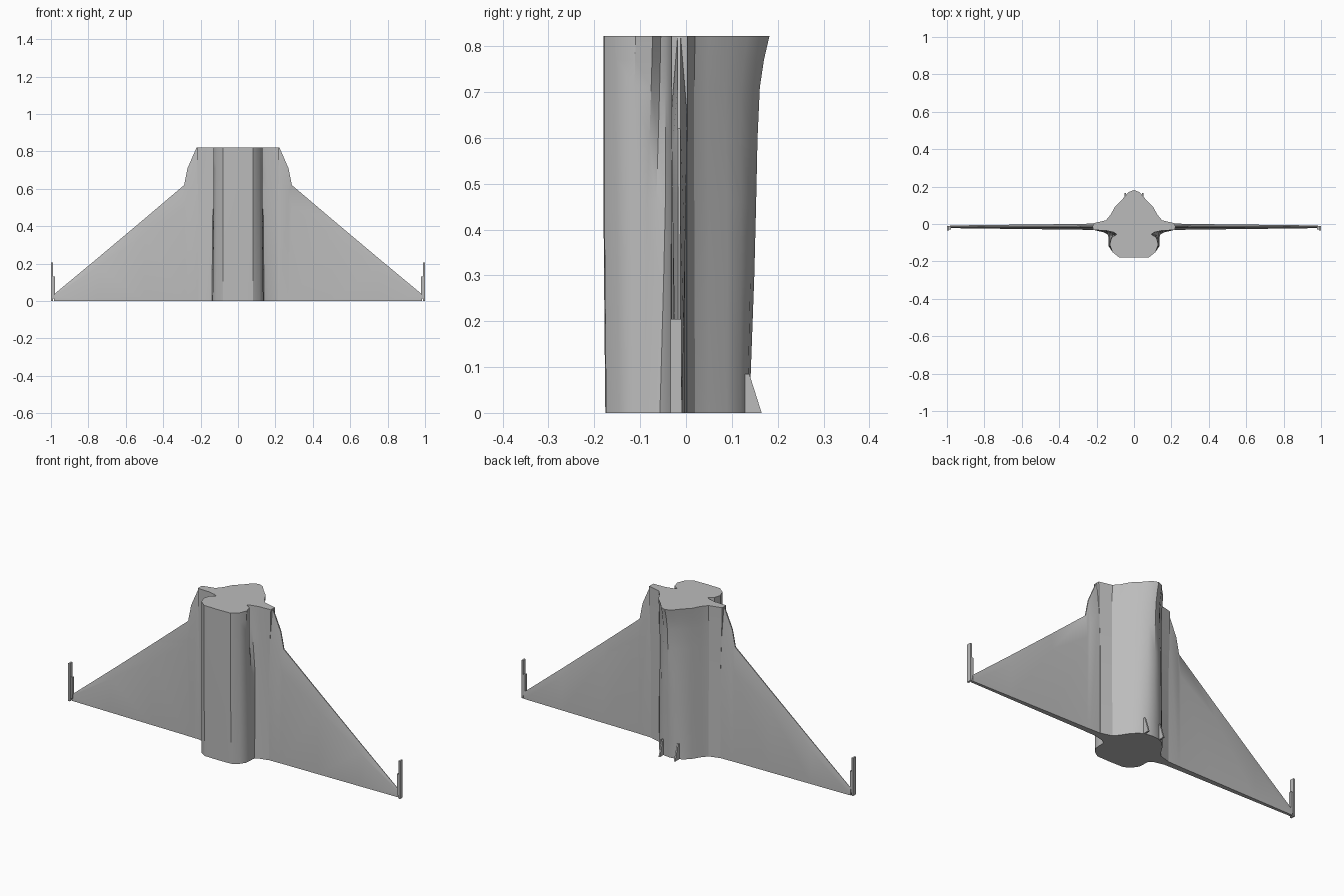
import bpy, bmesh, math

if "Cube" in bpy.data.objects:
    bpy.data.objects.remove(bpy.data.objects["Cube"])

grey = bpy.data.materials.new("plain grey")
colour = (0.5, 0.5, 0.5, 1)
grey.diffuse_color = colour
grey.use_nodes = True
grey.node_tree.nodes["Principled BSDF"].inputs["Base Color"].default_value = colour


def loft(name, rings, smooth=True):
    """Skin a list of closed rings and cap both ends."""
    bm = bmesh.new()
    loops = [[bm.verts.new(p) for p in ring] for ring in rings]
    for a, b in zip(loops, loops[1:]):
        for i in range(len(a)):
            j = (i + 1) % len(a)
            bm.faces.new((a[i], a[j], b[j], b[i]))
    bm.faces.new(loops[0])
    bm.faces.new(loops[-1])
    bmesh.ops.recalc_face_normals(bm, faces=bm.faces)
    mesh = bpy.data.meshes.new(name)
    bm.to_mesh(mesh)
    bm.free()
    mesh.materials.append(grey)
    obj = bpy.data.objects.new(name, mesh)
    bpy.context.collection.objects.link(obj)
    if smooth:
        bpy.ops.object.select_all(action="DESELECT")
        bpy.context.view_layer.objects.active = obj
        obj.select_set(True)
        bpy.ops.object.shade_smooth_by_angle(angle=math.radians(32))
    return obj


def box(name, x0, x1, y0, y1, z0, z1):
    ring = lambda z: [(x0, y0, z), (x1, y0, z), (x1, y1, z), (x0, y1, z)]
    return loft(name, [ring(z0), ring(z1)], False)


# Half cross-sections (x, y) of the fuselage, from the back ridge to the belly
tail = [(0, .14), (.035, .136), (.07, .12), (.1, .09), (.125, .05), (.15, .02),
        (.21, .003), (.21, -.033), (.16, -.045), (.14, -.057), (.137, -.07),
        (.137, -.09), (.135, -.12), (.115, -.15), (.08, -.174), (0, -.176)]
middle = [(0, .153), (.035, .143), (.065, .12), (.095, .09), (.12, .05), (.15, .018),
          (.21, .003), (.21, -.032), (.16, -.037), (.135, -.045), (.13, -.065),
          (.132, -.085), (.13, -.12), (.115, -.15), (.08, -.178), (0, -.18)]
nose = [(0, .182), (.03, .17), (.06, .135), (.1, .095), (.125, .05), (.15, .02),
        (.22, .003), (.22, -.032), (.15, -.035), (.11, -.044), (.092, -.055),
        (.12, -.073), (.13, -.11), (.115, -.15), (.08, -.178), (0, -.18)]


def blend(a, b, t, back):
    half = [(p[0] + (q[0] - p[0]) * t, p[1] + (q[1] - p[1]) * t) for p, q in zip(a, b)]
    peak = half[0][1]
    return [(x, y * back / peak if y > .01 else y) for x, y in half]


sections = [(0, tail, tail, 0, .14), (.08, tail, middle, .2, .141),
            (.3, tail, middle, .7, .149), (.46, middle, nose, 0, .153),
            (.6, middle, nose, .45, .156), (.71, middle, nose, .75, .161),
            (.77, middle, nose, .9, .17), (.822, middle, nose, 1, .182)]
rings = []
for z, a, b, t, back in sections:
    half = blend(a, b, t, back)
    rings.append([(x, y, z) for x, y in half] +
                 [(-x, y, z) for x, y in reversed(half[1:-1])])
loft("fuselage", rings)

# Span stations: x, leading edge height, half thickness
stations = [(.1, .82, .017), (.222, .82, .017), (.27, .71, .016), (.288, .62, .015),
            (.5, .44, .013), (.75, .23, .01), (.985, .035, .007)]
for side, label in ((1, "left"), (-1, "right")):
    wing = []
    for x, top, t in stations:
        mid = -.015
        wing.append([(side * x, mid - t, 0), (side * x, mid - t, top * .8),
                     (side * x, mid - t * .2, top), (side * x, mid + t * .2, top),
                     (side * x, mid + t, top * .8), (side * x, mid + t, 0)])
    loft(label + "_wing", wing)

    # Wing tip rail with its lower shoe
    box(label + "_tip_rail", side * .99, side, -.034, -.01, 0, .205)
    box(label + "_tip_shoe", side * .979, side * .992, -.03, -.012, .015, .13)

    # Small triangular tail fin
    loft(label + "_tail_fin",
         [[(side * x, .1, 0), (side * x, .165, 0), (side * x, .138, .085),
           (side * x, .1, .085)] for x in (.042, .05)], False)
